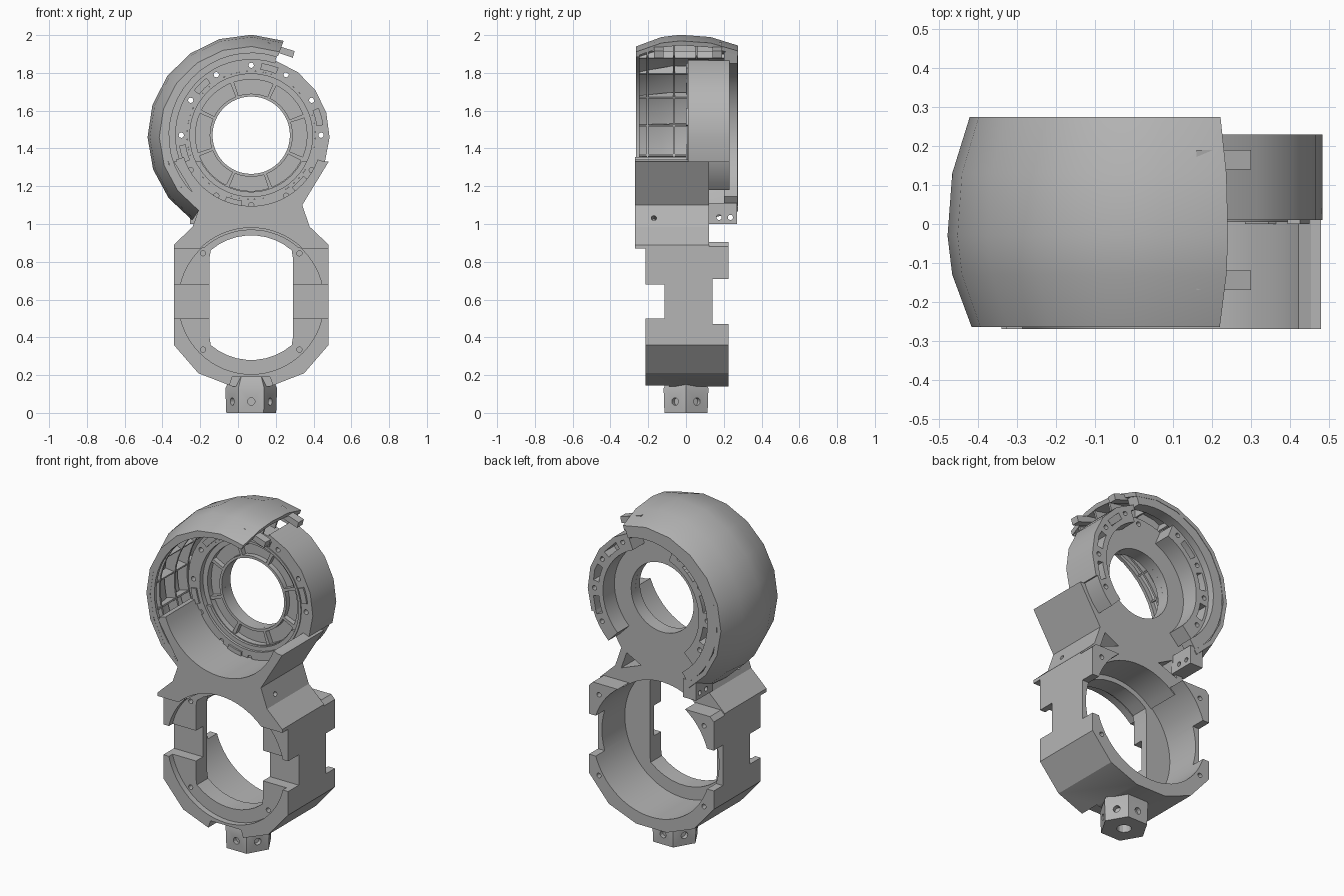
import bpy, bmesh, math
from mathutils import Matrix, Vector

old = bpy.data.objects.get("Cube")
if old:
    bpy.data.objects.remove(old)

gray = bpy.data.materials.new("plain gray")
gray.use_nodes = True
gray.diffuse_color = (0.46, 0.46, 0.46, 1)
gray.node_tree.nodes["Principled BSDF"].inputs["Base Color"].default_value = (0.46, 0.46, 0.46, 1)

CX, UP, LOW = 0.07, 1.47, 0.59   # shared axis and the two housing centres


def finish(name, bm):
    bmesh.ops.recalc_face_normals(bm, faces=bm.faces)
    me = bpy.data.meshes.new(name)
    bm.to_mesh(me)
    bm.free()
    ob = bpy.data.objects.new(name, me)
    me.materials.append(gray)
    bpy.context.collection.objects.link(ob)
    return ob


def prism(name, pts, y0, y1):
    """Front outline (x, z) pushed from y0 to y1."""
    bm = bmesh.new()
    a = [bm.verts.new((x, y0, z)) for x, z in pts]
    b = [bm.verts.new((x, y1, z)) for x, z in pts]
    bm.faces.new(a)
    bm.faces.new(b[::-1])
    for i in range(len(a)):
        j = (i + 1) % len(a)
        bm.faces.new((a[i], b[i], b[j], a[j]))
    return finish(name, bm)


def sweep(name, prof, a0, a1, n, cz=UP, cx=CX):
    """Closed (radius, y) profile swept about the y axis."""
    full = a1 - a0 >= 360
    bm = bmesh.new()
    rows = []
    for i in range(n if full else n + 1):
        t = math.radians(a0 + (a1 - a0) * i / n)
        rows.append([bm.verts.new((cx + r * math.cos(t), y, cz + r * math.sin(t))) for r, y in prof])
    k = len(prof)
    for i in range(n):
        p, q = rows[i], rows[(i + 1) % len(rows)]
        for j in range(k):
            m = (j + 1) % k
            bm.faces.new((p[j], p[m], q[m], q[j]))
    if not full:
        bm.faces.new(rows[0])
        bm.faces.new(rows[-1][::-1])
    return finish(name, bm)


def band(name, r0, r1, y0, y1, a0=0, a1=360, n=48, cz=UP):
    return sweep(name, [(r0, y0), (r1, y0), (r1, y1), (r0, y1)], a0, a1, n, cz)


def box(name, x0, x1, y0, y1, z0, z1):
    return prism(name, [(x0, z0), (x1, z0), (x1, z1), (x0, z1)], y0, y1)


def drill(p, d, r=0.014, depth=0.3, sides=12):
    bm = bmesh.new()
    rot = Vector(d).to_track_quat('Z', 'Y').to_matrix().to_4x4()
    bmesh.ops.create_cone(bm, cap_ends=True, segments=sides, radius1=r, radius2=r,
                          depth=depth, matrix=Matrix.Translation(p) @ rot)
    return finish("cutter", bm)


def disc(r, y0, y1, cz):
    return drill((CX, (y0 + y1) / 2, cz), (0, 1, 0), r, y1 - y0, 64)


def cut(ob, *tools):
    for t in tools:
        m = ob.modifiers.new("cut", 'BOOLEAN')
        m.operation, m.solver, m.object = 'DIFFERENCE', 'EXACT', t
    dg = bpy.context.evaluated_depsgraph_get()
    me = bpy.data.meshes.new_from_object(ob.evaluated_get(dg))
    ob.modifiers.clear()
    ob.data = me
    for t in tools:
        bpy.data.objects.remove(t)
    return ob


def both(pts):
    """Right half outline, as offsets from the axis, mirrored to a full loop."""
    return [(CX + x, z) for x, z in pts] + [(CX - x, z) for x, z in reversed(pts)]


def side_box(s, d, y0, y1, z0, z1):
    x0, x1 = sorted((CX + s * d, CX + s * 0.5))
    return box("cutter", x0, x1, y0, y1, z0, z1)


def polar(r, deg, y):
    t = math.radians(deg)
    return (CX + r * math.cos(t), y, UP + r * math.sin(t))


# Upper ring: stepped annulus with bolt holes
ring = sweep("upper_ring", [(0.205, 0.07), (0.295, 0.07), (0.295, 0.035), (0.34, 0.035),
                            (0.34, 0.01), (0.403, 0.01), (0.403, 0.122), (0.205, 0.122)], 0, 360, 60)
cut(ring, *[drill(polar(0.37, a, 0.07), (0, 1, 0)) for a in range(0, 360, 30)])
band("hole_rim", 0.205, 0.22, 0.04, 0.08)
for a in range(0, 360, 45):
    band("ring_spoke", 0.215, 0.3, 0.04, 0.075, a + 18, a + 22, 1)
for a in range(0, 360, 60):
    band("retaining_tab", 0.35, 0.385, 0.0, 0.02, a + 8, a + 22, 4)
band("inner_lip", 0.325, 0.34, 0.005, 0.04)

# Outer wall skin of the ring, and the deep lower front wall
band("ring_skin", 0.385, 0.415, 0.01, 0.23, -20, 72, 5)
band("lower_front_wall", 0.375, 0.42, -0.27, 0.03, 198, 340, 24)

# Rear side flanges with slots
for name, a0, a1 in (("left_rear_flange", -46, 68), ("right_rear_flange", 112, 226)):
    f = band(name, 0.315, 0.402, 0.11, 0.23, a0, a1, 16)
    tools = [drill(polar(0.37, a, 0.17), (0, 1, 0)) for a in range(-30, 240, 30) if a0 < a < a1]
    tools += [band("cutter", 0.345, 0.385, 0.14, 0.3, a + 7, a + 23, 5)
              for a in range(-30, 210, 30) if a0 < a and a + 30 < a1]
    cut(f, *tools)

# Bulged side shell with lips and an inner grid of ribs
outer = [(0.475, -0.265), (0.525, -0.13), (0.537, -0.03), (0.525, 0.13), (0.48, 0.275)]
inner = [(r - 0.025, y) for r, y in reversed(outer)]
sweep("side_shell", outer + inner, 70, 236, 9, UP - 0.005, CX - 0.012)
band("shell_front_lip", 0.435, 0.462, -0.264, -0.245, 72, 234, 20)
band("shell_rear_lip", 0.4, 0.462, 0.2, 0.272, 72, 234, 20)
for y, r in ((-0.21, 0.472), (-0.07, 0.505), (0.05, 0.505)):
    band("shell_long_rib", 0.44, r, y, y + 0.012, 72, 232, 20)
for a in range(93, 230, 20):
    sweep("shell_cross_rib", [(0.445, -0.25), (0.46, -0.25), (0.5, -0.08), (0.5, 0.08), (0.46, 0.22),
                              (0.445, 0.22)], a, a + 1.2, 1)
for y in (-0.17, 0.14):
    prism("shell_end_tab", [(0.16, 1.925), (0.29, 1.88), (0.3, 1.915), (0.16, 1.96)], y, y + 0.05)
cut(box("shell_foot", -0.255, -0.17, 0.11, 0.27, 1.0, 1.11),
    *[drill((-0.2, y, 1.035), (1, 0, 0)) for y in (0.175, 0.235)])

# Neck joining the two housings
neck = prism("neck", both([(0.41, 0.87), (0.41, 0.89), (0.31, 0.985), (0.27, 1.1), (0.41, 1.33)]), -0.27, 0.122)
tools = [disc(0.378, -0.4, 0.02, UP), disc(0.3, -0.1, 0.3, UP), disc(0.39, -0.4, 0.3, LOW)]
tools += [drill((CX + s * 0.29, -0.17, 1.03), (1, 0, 0.3), depth=0.12) for s in (-1, 1)]
tools += [prism("cutter", [(CX + s * x, z) for x, z in ((0.14, 1.03), (0.27, 0.98), (0.235, 1.08))], 0.0, 0.14)
          for s in (-1, 1)]
cut(neck, *tools)

# Lower housing body with round cavity, side notches and a front relief above the foot
body = prism("lower_housing", both([(0.1, 0.14), (0.28, 0.21), (0.41, 0.36), (0.41, 0.88), (0.385, 0.905)]),
             -0.215, 0.225)
tools = [disc(0.385, -0.5, 0.5, LOW), prism("cutter", both([(0.13, 0.1), (0.1, 0.19)]), -0.3, -0.09)]
for s in (-1, 1):
    tools += [side_box(s, 0.19, -0.3, -0.115, 0.5, 0.68), side_box(s, 0.19, 0.14, 0.3, 0.47, 0.71)]
    tools += [drill((CX + s * 0.345, 0.2, z), (0, 1, 0), depth=0.16) for z in (0.36, 0.84)]
cut(body, *tools)
band("cavity_roof", 0.378, 0.4, -0.215, 0.122, 48, 132, 16, LOW)

# Inner plate with a flat-sided opening
plate = disc(0.388, -0.18, -0.075, LOW)
arc = [(0.22 if abs(math.cos(t)) > 0.67 else 0.33 * math.cos(t), LOW + 0.02 + 0.33 * math.sin(t))
       for t in [math.radians(-90 + 180 * (i + 0.5) / 20) for i in range(20)]]
tools = [prism("cutter", both(arc), -0.4, 0.3)]
tools += [drill((CX + s * 0.255, -0.18, z), (0, 1, 0), depth=0.1) for s in (-1, 1) for z in (0.335, 0.845)]
tools += [side_box(s, 0.19, -0.3, -0.115, 0.5, 0.68) for s in (-1, 1)]
cut(plate, *tools)

# Six-sided bottom foot, tapered at the top, drilled on every side
bm = bmesh.new()
rows = [[bm.verts.new((CX + r * math.cos(i * math.pi / 3), r * math.sin(i * math.pi / 3), z)) for i in range(6)]
        for r, z in ((0.132, 0), (0.137, 0.13), (0.105, 0.195))]
bm.faces.new(rows[0])
bm.faces.new(rows[-1])
for p, q in zip(rows, rows[1:]):
    for i in range(6):
        bm.faces.new((p[i], p[i - 1], q[i - 1], q[i]))
foot = finish("bottom_foot", bm)
tools = [drill((CX, 0, 0.02), (0, 0, 1), 0.04, 0.16)]
for i in range(6):
    t = math.radians(30 + 60 * i)
    tools.append(drill((CX + 0.12 * math.cos(t), 0.12 * math.sin(t), 0.06),
                       (math.cos(t), math.sin(t), 0), 0.02, 0.06))
cut(foot, *tools)

# Smooth shading with sharp corners kept
bpy.ops.object.select_all(action='DESELECT')
for ob in bpy.context.collection.objects:
    if ob.type == 'MESH':
        ob.select_set(True)
        bpy.context.view_layer.objects.active = ob
bpy.ops.object.shade_smooth_by_angle(angle=math.radians(25))
